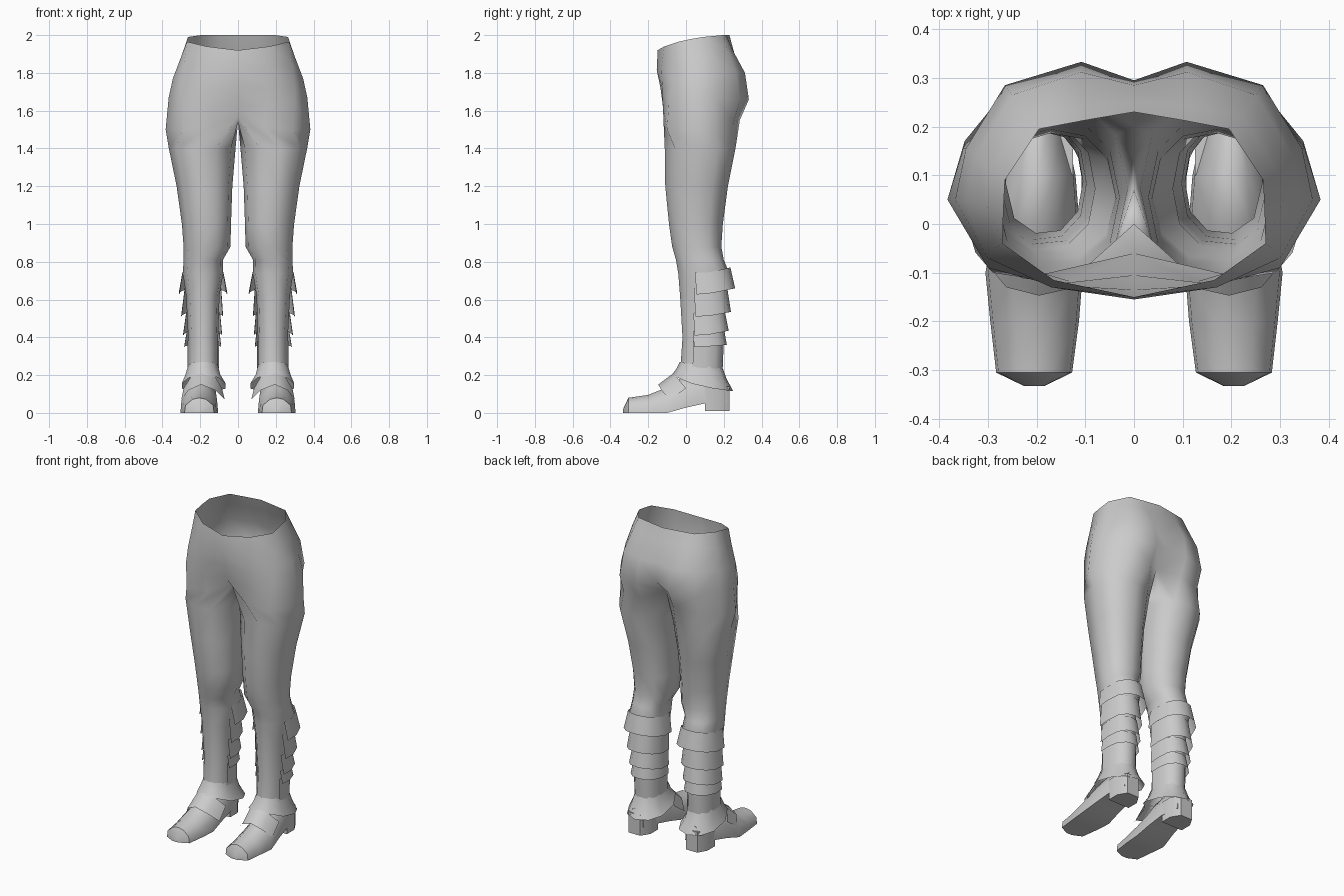
import bpy, bmesh, math

if "Cube" in bpy.data.objects:
    bpy.data.objects.remove(bpy.data.objects["Cube"])

grey = bpy.data.materials.new("plain_grey")
grey.diffuse_color = (0.6, 0.6, 0.6, 1)
grey.use_nodes = True
grey.node_tree.nodes["Principled BSDF"].inputs["Base Color"].default_value = grey.diffuse_color


def make(name, verts, faces, smooth=50):
    """Mirrored mesh part, modelled on the +x side."""
    me = bpy.data.meshes.new(name)
    me.from_pydata(verts, [], faces)
    bm = bmesh.new()
    bm.from_mesh(me)
    bmesh.ops.recalc_face_normals(bm, faces=bm.faces)
    bm.to_mesh(me)
    bm.free()
    me.materials.append(grey)
    ob = bpy.data.objects.new(name, me)
    bpy.context.collection.objects.link(ob)
    mod = ob.modifiers.new("mirror", 'MIRROR')
    mod.use_clip = True
    mod.merge_threshold = 0.0005
    bpy.ops.object.select_all(action='DESELECT')
    ob.select_set(True)
    bpy.context.view_layer.objects.active = ob
    bpy.ops.object.shade_smooth_by_angle(angle=math.radians(smooth))
    return ob


def bridge(start_a, start_b, n, closed):
    """Quads between two rows of n points."""
    return [(start_a + i, start_a + (i + 1) % n, start_b + (i + 1) % n, start_b + i)
            for i in range(n if closed else n - 1)]


def oval(angles, x0, x1, y0, y1, zf, zs=None, zb=None):
    """Slightly squared oval; height given at front, side and back."""
    zs = zf if zs is None else zs
    zb = zf if zb is None else zb
    pts = []
    for a in angles:
        c, s = math.cos(math.radians(a)), math.sin(math.radians(a))
        cc, ss = (math.copysign(abs(v) ** 0.88, v) for v in (c, s))
        z = zs + (zf - zs) * max(0, -s) + (zb - zs) * max(0, s)
        pts.append(((x0 + x1) / 2 + cc * (x1 - x0) / 2,
                    (y0 + y1) / 2 + ss * (y1 - y0) / 2, z))
    return pts


def loft(name, rows, closed, smooth=50, caps=False):
    n = len(rows[0])
    verts = [p for r in rows for p in r]
    faces = []
    for k in range(len(rows) - 1):
        faces += bridge(k * n, (k + 1) * n, n, closed)
    if caps:
        faces += [tuple(range(n)), tuple(range(len(verts) - n, len(verts)))]
    return make(name, verts, faces, smooth)


# Trousers: half rings of the hips, from front centre round to back centre
waist = [(0, -.15, 1.92), (.165, -.115, 1.94), (.27, -.04, 1.965), (.268, .03, 1.98),
         (.265, .09, 1.99), (.195, .195, 2), (.1, .213, 2), (0, .23, 2)]
band = [(0, -.155, 1.815), (.17, -.13, 1.83), (.285, -.05, 1.86), (.303, .04, 1.88),
        (.295, .11, 1.90), (.22, .22, 1.92), (.11, .245, 1.925), (0, .25, 1.925)]
hip = [(0, -.135, 1.72), (.17, -.125, 1.72), (.3, -.07, 1.74), (.345, .045, 1.77),
       (.325, .14, 1.78), (.25, .265, 1.8), (.11, .312, 1.8), (0, .285, 1.8)]
seat = [(0, -.105, 1.62), (.15, -.122, 1.62), (.3, -.09, 1.65), (.367, .05, 1.67),
        (.345, .155, 1.67), (.265, .285, 1.65), (.108, .333, 1.66), (0, .295, 1.68)]
crotch = [(0, -.06, 1.57), (.13, -.118, 1.52), (.29, -.1, 1.5), (.383, .05, 1.5),
          (.35, .155, 1.5), (.26, .25, 1.53), (.11, .285, 1.55), (0, .2, 1.59)]
inner_thigh = [(0, .14, 1.56), (0, .07, 1.54), (0, 0, 1.54)]

leg_angles = [-112, -80, -42, 0, 28, 55, 88, 118, 148, 180, 212]
leg_levels = [  # z, inner x, outer x, front y, back y
    (1.40, .013, .366, -.115, .262), (1.20, .03, .325, -.112, .222),
    (1.00, .037, .297, -.092, .195), (.88, .04, .288, -.075, .187),
    (.81, .08, .288, -.055, .20), (.74, .078, .292, -.043, .23),
    (.62, .098, .275, -.033, .20), (.40, .105, .264, -.02, .195),
    (.25, .105, .264, -.03, .19)]
verts, faces = [], []
for ring in (waist, band, hip, seat, crotch):
    verts += ring
for k in range(4):
    faces += bridge(k * 8, k * 8 + 8, 8, False)
verts += inner_thigh
start = 32
for z, x0, x1, y0, y1 in leg_levels:
    faces += bridge(start, len(verts), 11, True)
    start = len(verts)
    verts += oval(leg_angles, x0, x1, y0, y1, z)
make("trousers", verts, faces, 75)

# Flared cuff and layered wraps round the back of each calf
back_angles = [-18, 8, 38, 66, 90, 114, 142, 172, 198]
loft("calf_cuff", [oval(back_angles, .076, .295, -.043, .235, .75, .74, .77),
                   oval(back_angles, .055, .315, -.04, .26, .62, .63, .66)], False)
wraps = [  # top x0, x1, back y, z side, z back, then the same for the bottom
    ((.088, .283, .217, .66, .67), (.078, .302, .238, .51, .535)),
    ((.094, .275, .205, .53, .54), (.083, .292, .226, .41, .435)),
    ((.097, .272, .202, .43, .44), (.088, .286, .216, .35, .36)),
    ((.1, .269, .2, .38, .38), (.1, .269, .194, .24, .23))]
for i, pair in enumerate(wraps):
    loft(f"calf_wrap_{i + 1}",
         [oval(back_angles, x0, x1, -.04, y1, zs, zs, zb) for x0, x1, y1, zs, zb in pair],
         False)

# Ankle guard: flared collar with a dipping rim
ring_angles = [-90 + 36 * i for i in range(10)]
loft("ankle_guard", [oval(ring_angles, .104, .266, -.033, .195, .27, .25, .235),
                     oval(ring_angles, .09, .282, -.05, .215, .235, .19, .18),
                     oval(ring_angles, .06, .303, -.075, .25, .2, .135, .115)], True)

# Instep flap
loft("instep_flap", [
    [(.085, 0, .13), (.12, -.05, .19), (.185, -.06, .215), (.25, -.05, .19), (.288, 0, .13)],
    [(.07, -.085, .07), (.12, -.13, .12), (.195, -.147, .15), (.262, -.13, .12),
     (.3, -.085, .07)]], False)

# Shoe: sections along y with a ridged top
sections = [  # y, x0, x1, bottom z, top z
    (-.333, .185, .225, 0, .02), (-.305, .127, .283, 0, .08), (-.2, .113, .295, 0, .095),
    (-.1, .105, .305, 0, .135), (0, .112, .288, .028, .2), (.1, .12, .275, .05, .22),
    (.215, .145, .25, .06, .17)]
rows = []
for y, x0, x1, zb, zt in sections:
    w, h = x1 - x0, zt - zb
    rows.append([(x0, y, zb), (x1, y, zb), (x1 - .03 * w, y, zb + .5 * h),
                 (x1 - .27 * w, y, zb + .9 * h), (x0 + .5 * w, y, zt),
                 (x0 + .27 * w, y, zb + .9 * h), (x0 + .03 * w, y, zb + .5 * h)])
loft("shoe", rows, True, 50, True)

# Heel block
outline = [(.125, .1), (.272, .1), (.272, .175), (.24, .23), (.16, .23), (.125, .175)]
loft("heel", [[(x, y, z) for x, y in outline] for z in (.01, .14)], True, 40, True)
